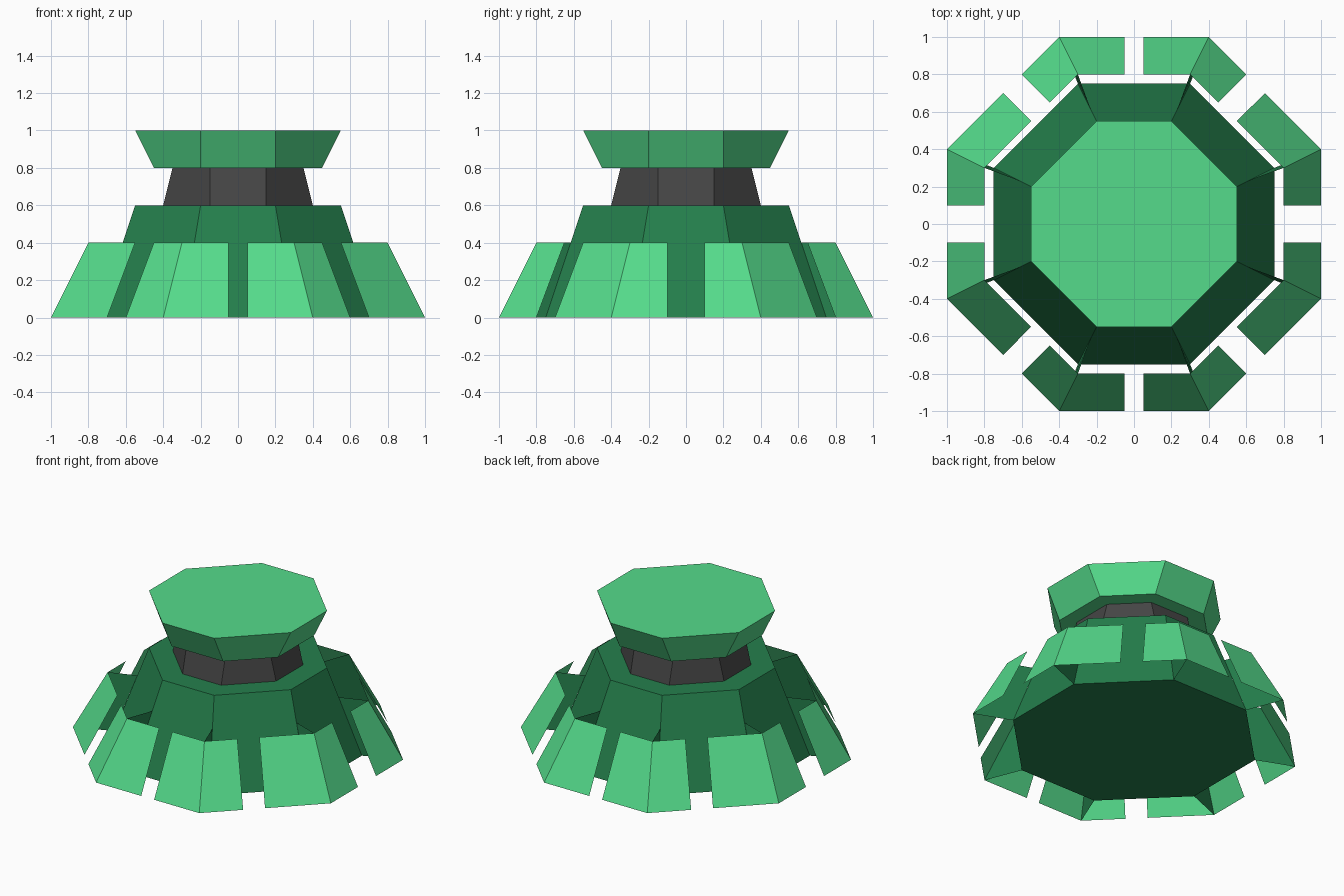
import bpy

if "Cube" in bpy.data.objects:
    bpy.data.objects.remove(bpy.data.objects["Cube"])


def material(name, rgb):
    m = bpy.data.materials.new(name)
    m.diffuse_color = (*rgb, 1)
    m.use_nodes = True
    m.node_tree.nodes["Principled BSDF"].inputs["Base Color"].default_value = m.diffuse_color
    return m


light_green = material("light_green", (0.09, 0.71, 0.26))
dark_green = material("dark_green", (0.018, 0.214, 0.073))
charcoal = material("charcoal", (0.06, 0.06, 0.06))


def add_mesh(name, verts, faces, mat):
    me = bpy.data.meshes.new(name)
    me.from_pydata(verts, [], faces)
    me.materials.append(mat)
    ob = bpy.data.objects.new(name, me)
    bpy.context.collection.objects.link(ob)
    return ob


def octagon(reach, half, z):
    """Counter-clockwise octagon with flat sides of half-width 'half'."""
    r, h = reach, half
    xy = [(r, -h), (r, h), (h, r), (-h, r), (-r, h), (-r, -h), (-h, -r), (h, -r)]
    return [(x, y, z) for x, y in xy]


def frustum(name, low, high, mat):
    faces = [(i, (i + 1) % 8, (i + 1) % 8 + 8, i + 8) for i in range(8)]
    faces += [tuple(range(7, -1, -1)), tuple(range(8, 16))]
    return add_mesh(name, octagon(*low) + octagon(*high), faces, mat)


def mirror_xy(ob):
    mod = ob.modifiers.new("mirror", 'MIRROR')
    mod.use_axis = (True, True, False)
    mod.use_mirror_merge = False


def strip(name, low, high, mat):
    """Open wall between a ground path and a path at plate height, mirrored to four corners."""
    n = len(low)
    verts = [(x, y, 0) for x, y in low] + [(x, y, 0.4) for x, y in high]
    faces = [(i, i + 1, i + 1 + n, i + n) for i in range(n - 1)]
    mirror_xy(add_mesh(name, verts, faces, mat))


# Central stack: body, neck, cap
frustum("body", (0.75, 0.3, 0), (0.55, 0.2, 0.6), dark_green)
frustum("neck", (0.4, 0.15, 0.6), (0.35, 0.15, 0.8), charcoal)
frustum("cap", (0.45, 0.2, 0.8), (0.55, 0.2, 1.0), light_green)

# Bent skirt plates around the body
strip("side_skirt_plates", [(1, 0.1), (1, 0.4), (0.7, 0.7)],
      [(0.8, 0.1), (0.8, 0.3), (0.55, 0.55)], light_green)
strip("end_skirt_plates", [(0.6, 0.8), (0.4, 1), (0.05, 1)],
      [(0.45, 0.65), (0.3, 0.8), (0.05, 0.8)], light_green)

# Thin fins joining the plate bends to the body corners
strip("side_fins", [(0.75, 0.3), (1, 0.4)], [(0.617, 0.233), (0.8, 0.3)], dark_green)
strip("end_fins", [(0.4, 1), (0.3, 0.75)], [(0.3, 0.8), (0.233, 0.617)], dark_green)
